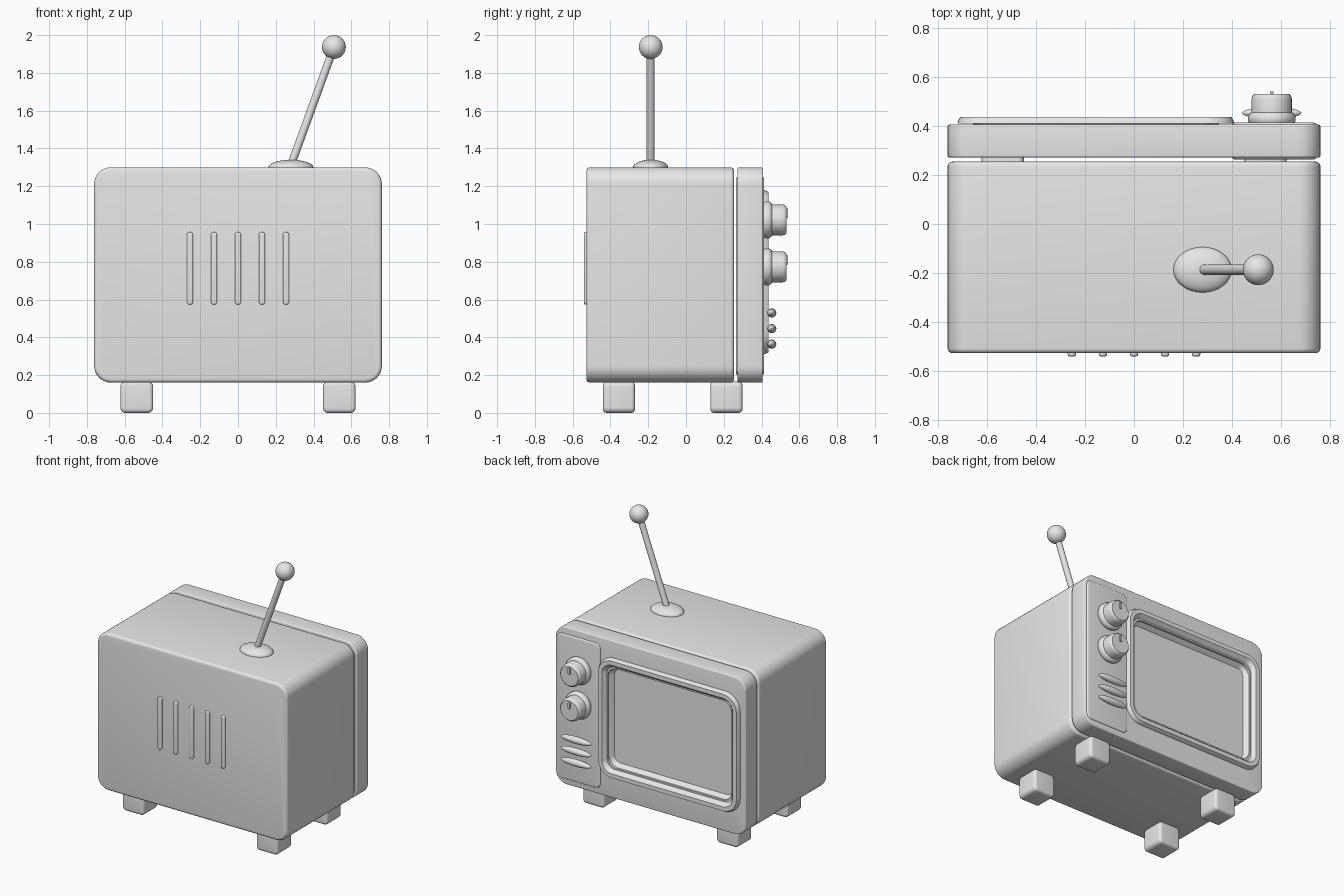
import bpy, bmesh, math
from mathutils import Vector, Matrix

if "Cube" in bpy.data.objects:
    bpy.data.objects.remove(bpy.data.objects["Cube"])

grey = bpy.data.materials.new("plain_grey")
grey.diffuse_color = (0.8, 0.8, 0.8, 1)
grey.use_nodes = True
grey.node_tree.nodes["Principled BSDF"].inputs["Base Color"].default_value = grey.diffuse_color


def finish(name, bm, angle=35):
    bmesh.ops.recalc_face_normals(bm, faces=bm.faces[:])
    me = bpy.data.meshes.new(name)
    bm.to_mesh(me)
    bm.free()
    for p in me.polygons:
        p.use_smooth = True
    me.set_sharp_from_angle(angle=math.radians(angle))
    me.materials.append(grey)
    ob = bpy.data.objects.new(name, me)
    bpy.context.collection.objects.link(ob)
    return ob


def ring(rect, inset, r, y, n=8):
    """Rounded rectangle in the XZ plane; rect = (x0, x1, z0, z1)."""
    x0, x1, z0, z1 = rect
    x0, x1, z0, z1 = x0 + inset, x1 - inset, z0 + inset, z1 - inset
    r = max(r - inset, 0.002)
    pts = []
    for k, (cx, cz) in enumerate([(x1 - r, z1 - r), (x0 + r, z1 - r),
                                  (x0 + r, z0 + r), (x1 - r, z0 + r)]):
        for i in range(n + 1):
            a = math.pi / 2 * (k + i / n)
            pts.append((cx + r * math.cos(a), y, cz + r * math.sin(a)))
    return pts


def loft(name, rings, closed=False):
    """Skin a row of rings, capped at both ends or joined into a loop."""
    bm = bmesh.new()
    vs = [[bm.verts.new(p) for p in rg] for rg in rings]
    n = len(vs[0])
    pairs = list(zip(vs, vs[1:])) + ([(vs[-1], vs[0])] if closed else [])
    for a, b in pairs:
        for i in range(n):
            j = (i + 1) % n
            bm.faces.new((a[i], a[j], b[j], b[i]))
    if not closed:
        bm.faces.new(vs[0])
        bm.faces.new(vs[-1])
    return finish(name, bm)


def edge_rings(rect, r, y, b, sign, steps=4):
    """Rounded edge running out to the flat end at y (sign = end direction)."""
    out = []
    for i in range(steps + 1):
        a = math.pi / 2 * i / steps
        out.append(ring(rect, b * (1 - math.cos(a)), r, y - sign * b * (1 - math.sin(a))))
    return out


def block(name, rect, r, y0, y1, b):
    return loft(name, edge_rings(rect, r, y0, b, -1)[::-1] + edge_rings(rect, r, y1, b, 1))


def ball(name, centre, radii):
    bm = bmesh.new()
    bmesh.ops.create_uvsphere(bm, u_segments=32, v_segments=16, radius=1)
    bm.transform(Matrix.Translation(centre) @ Matrix.Diagonal((*radii, 1)))
    return finish(name, bm)


# cabinet
SHELL = (-0.762, 0.762, 0.16, 1.30)
block("cabinet", SHELL, 0.09, -0.528, 0.255, 0.02)

# screen-side frame with a recess whose floor is the screen
HOLE = (-0.65, 0.34, 0.385, 1.105)
loft("screen_frame", edge_rings(SHELL, 0.09, 0.272, 0.008, -1)[::-1]
     + edge_rings(SHELL, 0.09, 0.406, 0.008, 1)
     + [ring(HOLE, -0.002, 0.07, 0.406), ring(HOLE, -0.002, 0.07, 0.362)])

# raised bezel around the screen, with a collar going into the recess
RIM = (-0.722, 0.41, 0.31, 1.18)
loft("screen_bezel", [
    ring(HOLE, 0, 0.07, 0.364), ring(HOLE, 0, 0.07, 0.410),
    ring(RIM, 0, 0.12, 0.410), ring(RIM, 0.004, 0.12, 0.424), ring(RIM, 0.012, 0.12, 0.438),
    ring(RIM, 0.042, 0.12, 0.438), ring(RIM, 0.052, 0.12, 0.428),
    ring(HOLE, 0.022, 0.07, 0.364)], closed=True)

# control panel
block("control_panel", (0.40, 0.747, 0.20, 1.25), 0.04, 0.264, 0.414, 0.012)

# knobs with pointers
PROFILE = [(0.088, 0.405), (0.098, 0.422), (0.098, 0.438), (0.090, 0.452), (0.082, 0.456),
           (0.082, 0.512), (0.079, 0.523), (0.070, 0.532)]
for label, z in (("upper", 1.022), ("lower", 0.773)):
    loft(label + "_knob", [[(0.563 + r * math.cos(math.tau * i / 40), y,
                             z + r * math.sin(math.tau * i / 40)) for i in range(40)]
                           for r, y in PROFILE])
    block(label + "_knob_pointer", (0.555, 0.571, z + 0.013, z + 0.061), 0.004, 0.52, 0.541, 0.003)

# long oval buttons
for i, z in enumerate((0.529, 0.446, 0.364)):
    ball(f"button_{i + 1}", (0.563, 0.454, z), (0.121, 0.024, 0.024))

# vent ribs on the plain side
for i in range(5):
    x = (i - 2) * 0.127
    block(f"vent_rib_{i + 1}", (x - 0.017, x + 0.017, 0.573, 0.957), 0.017, -0.541, -0.51, 0.008)

# feet
for sx, side in ((-1, "left"), (1, "right")):
    for y, end in ((-0.355, "front"), (0.214, "back")):
        block(f"{end}_{side}_foot", (sx * 0.536 - 0.087, sx * 0.536 + 0.087, 0.0, 0.166),
              0.028, y - 0.085, y + 0.085, 0.02)

# aerial: domed base, tilted rod, ball tip
ball("aerial_base", (0.28, -0.187, 1.30), (0.119, 0.093, 0.04))
a, b = Vector((0.28, -0.187, 1.31)), Vector((0.508, -0.187, 1.937))
bm = bmesh.new()
bmesh.ops.create_cone(bm, cap_ends=True, segments=20, radius1=0.021, radius2=0.021,
                      depth=(b - a).length)
bm.transform(Matrix.Translation((a + b) / 2)
             @ (b - a).to_track_quat('Z', 'Y').to_matrix().to_4x4())
finish("aerial_rod", bm)
ball("aerial_tip", b, (0.063, 0.063, 0.063))
